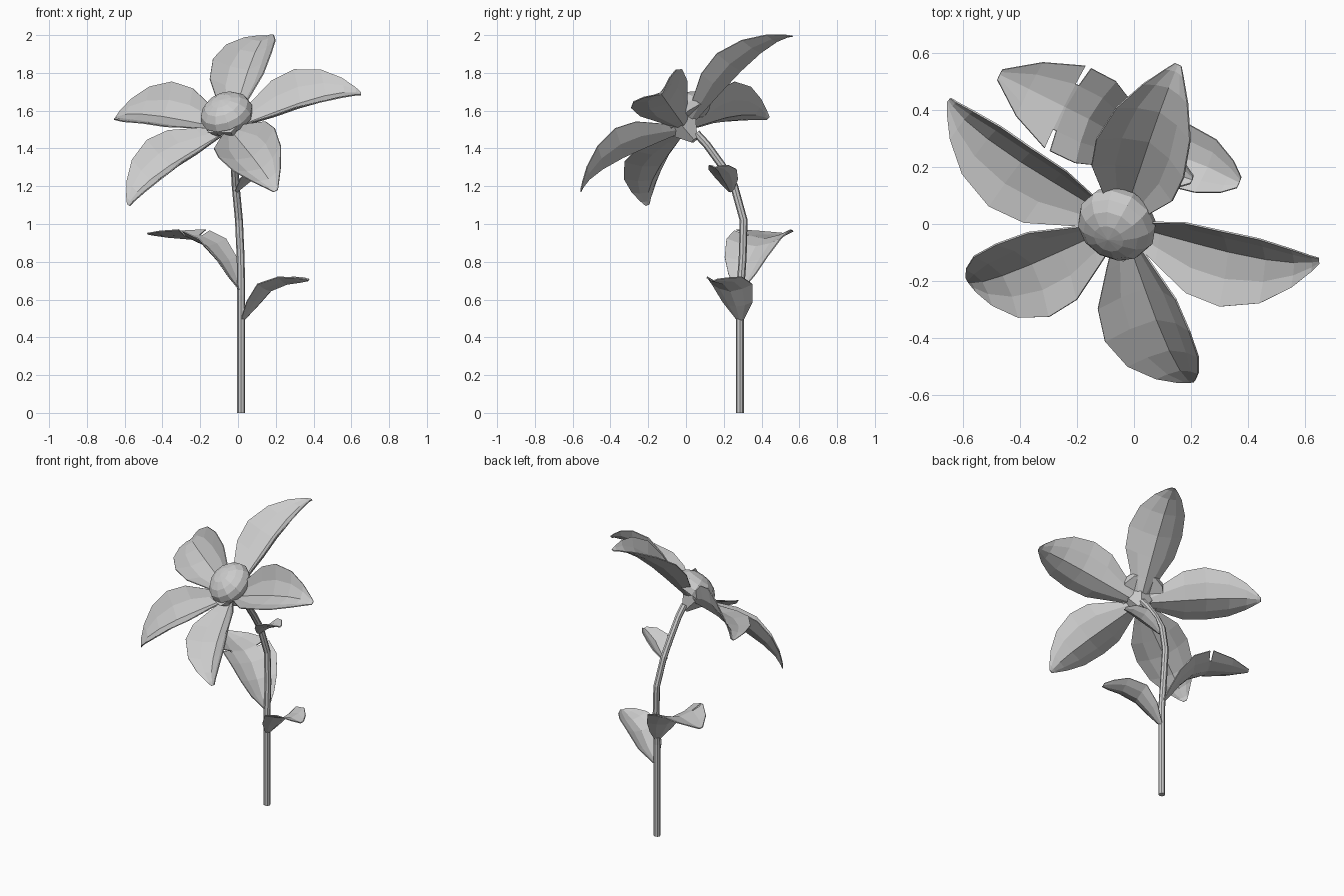
import bpy, bmesh, math
from mathutils import Vector, Matrix

old = bpy.data.objects.get("Cube")
if old:
    bpy.data.objects.remove(old, do_unlink=True)

# One flat grey for the whole plant
grey = bpy.data.materials.new("light_grey")
grey.use_nodes = True
grey.diffuse_color = (0.6, 0.6, 0.6, 1)
bsdf = next(n for n in grey.node_tree.nodes if n.type == 'BSDF_PRINCIPLED')
bsdf.inputs["Base Color"].default_value = grey.diffuse_color
bsdf.inputs["Roughness"].default_value = 0.8


def add_object(name, data):
    data.materials.append(grey)
    obj = bpy.data.objects.new(name, data)
    bpy.context.collection.objects.link(obj)
    return obj


def add_bmesh(name, bm):
    mesh = bpy.data.meshes.new(name)
    bm.to_mesh(mesh)
    bm.free()
    return add_object(name, mesh)


def blade(name, rows, thickness, tear=None):
    """Keeled sheet; each row is (rib point, half-width vector, edge lift vector)."""
    section = ((-1, 1), (-0.55, 0.38), (0, 0), (0.55, 0.38), (1, 1))
    bm = bmesh.new()
    grid = [[bm.verts.new(rib + side * s + lift * l) for s, l in section]
            for rib, side, lift in rows]
    for i in range(len(grid) - 1):
        for j in range(4):
            if i == tear and j in (0, 3):
                continue  # slit cut in from both edges
            bm.faces.new((grid[i][j], grid[i + 1][j], grid[i + 1][j + 1], grid[i][j + 1]))
    obj = add_bmesh(name, bm)
    solid = obj.modifiers.new("thickness", 'SOLIDIFY')
    solid.thickness = thickness
    solid.offset = 0
    return obj


def leaf(name, points, widths, cup, tear=None):
    pts = [Vector(p) for p in points]
    run = pts[-1] - pts[0]
    side = Vector((-run.y, run.x, 0)).normalized()
    widest = max(widths)
    rows = []
    for i, (p, w) in enumerate(zip(pts, widths)):
        tangent = (pts[min(i + 1, len(pts) - 1)] - pts[max(i - 1, 0)]).normalized()
        normal = tangent.cross(side)
        if normal.z < 0:
            normal.negate()
        rows.append((p, side * w, normal * cup * w / widest))
    return blade(name, rows, 0.006, tear)


# Flower frame: head centre and facing axis
centre = Vector((-0.044, 0, 1.504))
axis = Vector((-0.32, -0.575, 0.753)).normalized()
facing = axis.to_track_quat('Z', 'Y').to_matrix().to_4x4()

# Petals: (fraction of length, half width, edge height, rib height)
petal_profile = ((0.08, 0.045, 0.03, 0.0), (0.2, 0.09, 0.07, 0.012),
                 (0.38, 0.155, 0.122, 0.028), (0.56, 0.168, 0.145, 0.042),
                 (0.75, 0.142, 0.118, 0.045), (0.89, 0.085, 0.07, 0.033),
                 (0.97, 0.035, 0.025, 0.012), (1.0, 0.012, 0.0, 0.0))
petal_tips = {"upper": (0.155, 0.56, 1.995), "left": (0.65, -0.13, 1.69),
              "lower_left": (0.2, -0.555, 1.175), "lower_right": (-0.58, -0.205, 1.1),
              "right": (-0.65, 0.435, 1.56)}
for label, tip in petal_tips.items():
    out = Vector(tip) - centre
    across = axis.cross(out).normalized()
    rows = [(centre + out * r + axis * rib, across * w, axis * (edge - rib))
            for r, w, edge, rib in petal_profile]
    blade(label + "_petal", rows, 0.006)

# Domed flower centre: the front half of a flattened ball
bm = bmesh.new()
bmesh.ops.create_uvsphere(bm, u_segments=12, v_segments=8, radius=0.143)
below = [v for v in bm.verts if v.co.z < -0.06]
bmesh.ops.delete(bm, geom=below, context='VERTS')
rim = [e for e in bm.edges if e.is_boundary]
bmesh.ops.contextual_create(bm, geom=rim)
dome_at = Matrix.Translation((-0.06, 0, 1.583))
bm.transform(dome_at @ facing @ Matrix.Diagonal((1, 1, 0.69, 1)))
add_bmesh("flower_centre", bm)

# Five-sided pointed cup behind the petals
bm = bmesh.new()
bmesh.ops.create_cone(bm, cap_ends=True, segments=5, radius1=0.022, radius2=0.12, depth=0.14)
bm.transform(Matrix.Translation(centre - axis * 0.01) @ facing)
add_bmesh("flower_cup", bm)

# Bent stem
path = ((0.017, 0.285, 0), (0.017, 0.285, 0.62), (0.014, 0.3, 0.82), (0.005, 0.305, 1.02),
        (-0.012, 0.255, 1.2), (-0.018, 0.19, 1.31), (-0.02, 0.11, 1.42), (-0.025, 0.055, 1.48))
curve = bpy.data.curves.new("stem", 'CURVE')
curve.dimensions = '3D'
curve.bevel_depth = 0.021
curve.bevel_resolution = 2
curve.use_fill_caps = True
spline = curve.splines.new('POLY')
spline.points.add(len(path) - 1)
for point, co in zip(spline.points, path):
    point.co = (*co, 1)
spline.use_smooth = False
add_object("stem", curve)

# Leaves: rib path, half widths and depth of the fold
leaf("large_torn_leaf",
     ((0.01, 0.285, 0.65), (-0.04, 0.305, 0.72), (-0.09, 0.33, 0.8), (-0.16, 0.37, 0.88),
      (-0.24, 0.41, 0.918), (-0.246, 0.413, 0.92), (-0.37, 0.475, 0.93), (-0.472, 0.525, 0.945)),
     (0.02, 0.08, 0.125, 0.16, 0.162, 0.161, 0.105, 0.02), 0.05, tear=4)
leaf("lower_leaf",
     ((0.03, 0.285, 0.49), (0.1, 0.265, 0.565), (0.17, 0.235, 0.645),
      (0.26, 0.2, 0.682), (0.33, 0.165, 0.692), (0.37, 0.145, 0.7)),
     (0.02, 0.085, 0.115, 0.1, 0.06, 0.02), 0.045)
leaf("upper_small_leaf",
     ((-0.005, 0.235, 1.17), (0.05, 0.212, 1.215), (0.1, 0.187, 1.255),
      (0.16, 0.17, 1.285), (0.205, 0.155, 1.3)),
     (0.015, 0.06, 0.078, 0.055, 0.015), 0.04)
